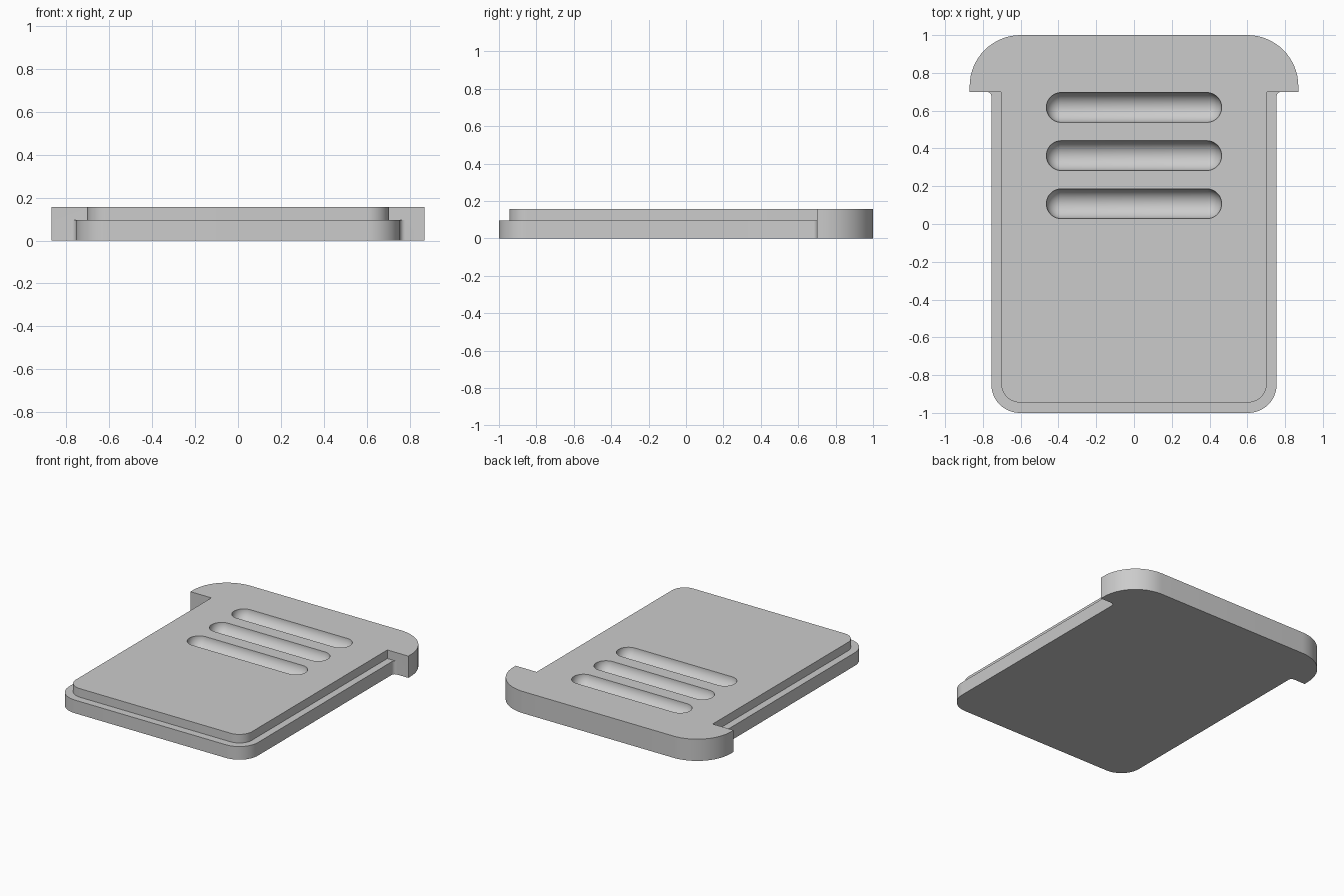
import bpy, bmesh, math
from mathutils import Vector

cube = bpy.data.objects.get("Cube")
if cube:
    bpy.data.objects.remove(cube, do_unlink=True)

TOP, STEP = 0.157, 0.095            # heights of the top face and the side ledge
CAP_X, CAP_Y, CAP_R = 0.87, 0.70, 0.27


def material(name, value):
    mat = bpy.data.materials.new(name)
    mat.use_nodes = True
    colour = (value, value, value, 1)
    mat.diffuse_color = colour
    mat.node_tree.nodes["Principled BSDF"].inputs["Base Color"].default_value = colour
    return mat


def arc(cx, cy, r, start, end, steps):
    angles = [math.radians(start + (end - start) * i / steps) for i in range(steps + 1)]
    return [(cx + r * math.cos(a), cy + r * math.sin(a)) for a in angles]


def outline(half_width, front, corner, fillet):
    """Wide rounded head with a narrower rounded body, as a closed loop."""
    right = arc(half_width - corner, front + corner, corner, -90, 0, 12)
    right += arc(half_width + fillet, CAP_Y - fillet, fillet, 180, 90, 6)
    right += [(CAP_X, CAP_Y)]
    right += arc(CAP_X - CAP_R, 1 - CAP_R, CAP_R, 0, 90, 16)
    return right + [(-x, y) for x, y in reversed(right)]


def finish(bm, name):
    bmesh.ops.recalc_face_normals(bm, faces=bm.faces)
    mesh = bpy.data.meshes.new(name)
    bm.to_mesh(mesh)
    bm.free()
    obj = bpy.data.objects.new(name, mesh)
    bpy.context.collection.objects.link(obj)
    return obj


# Stepped plate: loft the lower and upper outlines
lower = outline(0.755, -1.0, 0.15, 0.025)
upper = outline(0.703, -0.945, 0.10, 0.0)
bm = bmesh.new()
rings = [[bm.verts.new((x, y, z)) for x, y in loop]
         for loop, z in ((lower, 0), (lower, STEP), (upper, STEP), (upper, TOP))]
for a, b in zip(rings, rings[1:]):
    for i in range(len(a)):
        j = (i + 1) % len(a)
        bm.faces.new((a[i], a[j], b[j], b[i]))
bm.faces.new(rings[0])
bm.faces.new(rings[-1])
bmesh.ops.remove_doubles(bm, verts=bm.verts, dist=1e-5)
bmesh.ops.dissolve_degenerate(bm, dist=1e-5, edges=bm.edges)
plate = finish(bm, "stepped_plate")
plate.data.materials.append(material("plain grey", 0.6))

# Grip grooves: stretched spheres cut into the top
RADIUS, STRETCH = 0.079, 0.385
bm = bmesh.new()
for y in (0.617, 0.362, 0.107):
    ball = bmesh.ops.create_uvsphere(bm, u_segments=48, v_segments=25, radius=RADIUS)
    for v in ball["verts"]:
        x, side, up = v.co.z, v.co.x, v.co.y
        v.co = Vector((x + math.copysign(STRETCH, x), y + side, TOP + 0.001 + up))
cutter = finish(bm, "groove_cutter")
cutter.hide_render = True

bpy.context.view_layer.objects.active = plate
plate.select_set(True)
cut = plate.modifiers.new("grooves", "BOOLEAN")
cut.operation = "DIFFERENCE"
cut.solver = "EXACT"
cut.object = cutter
bpy.ops.object.modifier_apply(modifier=cut.name)
bpy.data.objects.remove(cutter, do_unlink=True)
bpy.ops.object.shade_smooth_by_angle(angle=math.radians(30))
